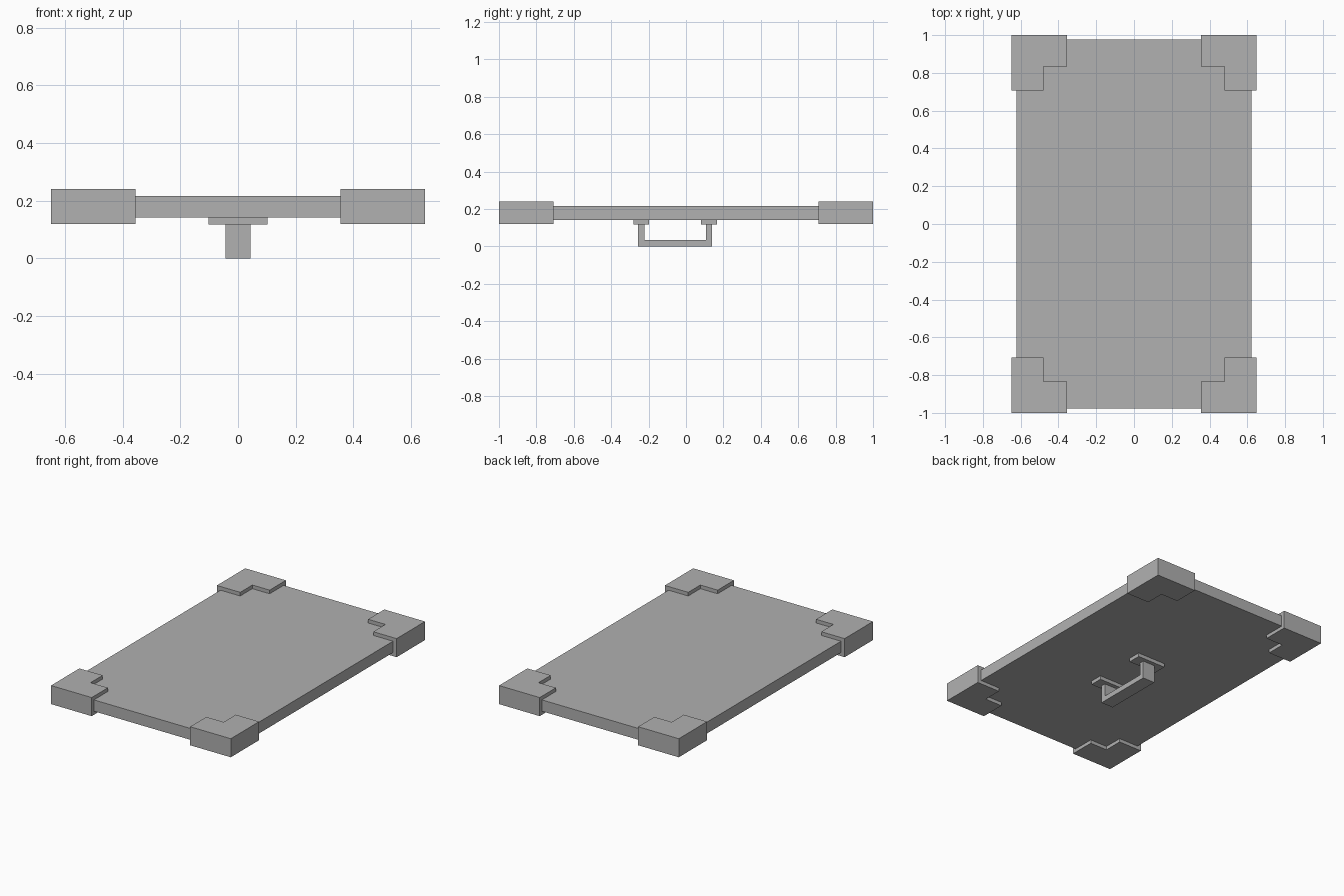
import bpy, bmesh
from mathutils import Vector

if "Cube" in bpy.data.objects:
    bpy.data.objects.remove(bpy.data.objects["Cube"])

# Dark grey finish shared by every part
grey = bpy.data.materials.new("dark_grey")
grey.diffuse_color = (0.44, 0.44, 0.44, 1)
grey.use_nodes = True
grey.node_tree.nodes["Principled BSDF"].inputs["Base Color"].default_value = grey.diffuse_color


def prism(name, base, offset):
    """Extrude a closed planar outline along an offset vector."""
    bm = bmesh.new()
    face = bm.faces.new([bm.verts.new(p) for p in base])
    ext = bmesh.ops.extrude_face_region(bm, geom=[face], use_keep_orig=True)
    moved = [g for g in ext["geom"] if isinstance(g, bmesh.types.BMVert)]
    bmesh.ops.translate(bm, verts=moved, vec=Vector(offset))
    bmesh.ops.recalc_face_normals(bm, faces=bm.faces[:])
    mesh = bpy.data.meshes.new(name)
    bm.to_mesh(mesh)
    bm.free()
    mesh.materials.append(grey)
    obj = bpy.data.objects.new(name, mesh)
    bpy.context.collection.objects.link(obj)
    return obj


def box(name, x, y, z):
    base = [(x[0], y[0], z[0]), (x[1], y[0], z[0]),
            (x[1], y[1], z[0]), (x[0], y[1], z[0])]
    return prism(name, base, (0, 0, z[1] - z[0]))


# Flat panel
box("panel", (-0.622, 0.622), (-0.977, 0.977), (0.142, 0.216))

# L-shaped corner guards
corner = [(0.355, 1.0), (0.648, 1.0), (0.648, 0.708),
          (0.48, 0.708), (0.48, 0.833), (0.355, 0.833)]
for sy, side_y in ((-1, "front"), (1, "back")):
    for sx, side_x in ((-1, "left"), (1, "right")):
        prism(f"corner_guard_{side_y}_{side_x}",
              [(sx * x, sy * y, 0.119) for x, y in corner], (0, 0, 0.121))

# Handle mounting plates
box("handle_plate_front", (-0.102, 0.102), (-0.281, -0.197), (0.118, 0.142))
box("handle_plate_back", (-0.102, 0.102), (0.08, 0.166), (0.118, 0.142))

# U-shaped handle
u = [(-0.256, 0.118), (-0.256, 0), (0.14, 0), (0.14, 0.118),
     (0.107, 0.118), (0.107, 0.034), (-0.223, 0.034), (-0.223, 0.118)]
prism("handle", [(-0.044, y, z) for y, z in u], (0.088, 0, 0))
